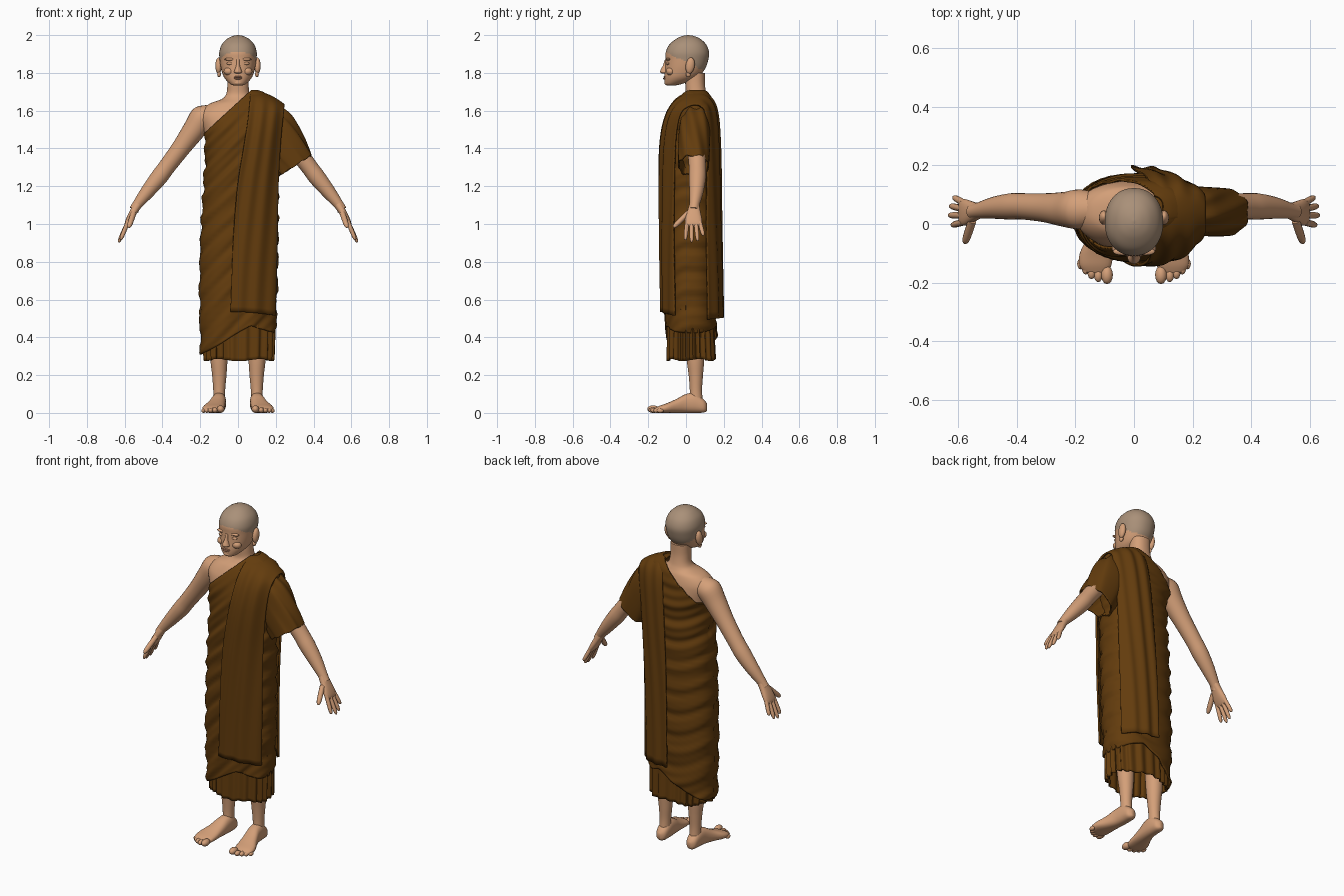
import bpy, bmesh, math
from mathutils import Vector


def material(name, rgb):
    m = bpy.data.materials.new(name)
    m.diffuse_color = (*rgb, 1)
    return m


SKIN = material("warm_skin", (0.66, 0.35, 0.19))
SCALP = material("shaved_scalp", (0.40, 0.28, 0.19))
LIPS = material("lip_tone", (0.50, 0.23, 0.13))
CLOTH = material("brown_cloth", (0.125, 0.045, 0.004))


def sample(keys, t):
    """Smooth interpolation through rows of numbers, t from 0 to 1."""
    f = t * (len(keys) - 1)
    i = min(int(f), len(keys) - 2)
    f -= i
    a, b, c, d = (keys[max(0, min(len(keys) - 1, i + k))] for k in (-1, 0, 1, 2))
    return [0.5 * (2 * q + (r - p) * f + (2 * p - 5 * q + 4 * r - s) * f * f
                   + (3 * q - p - 3 * r + s) * f ** 3) for p, q, r, s in zip(a, b, c, d)]


def finish(name, bm, mat, thick=0):
    bmesh.ops.recalc_face_normals(bm, faces=bm.faces)
    me = bpy.data.meshes.new(name)
    bm.to_mesh(me)
    bm.free()
    me.materials.append(mat)
    me.shade_smooth()
    me.set_sharp_from_angle(angle=math.radians(60))
    ob = bpy.data.objects.new(name, me)
    bpy.context.collection.objects.link(ob)
    if thick:
        mod = ob.modifiers.new("cloth_thickness", "SOLIDIFY")
        mod.thickness = thick
    return ob


def loft(name, keys, mat, n=24, rows=30, power=2.0, cap=True, warp=None, cut=None, thick=0):
    """Skin superellipse rings given as centre, u axis and v axis."""
    bm = bmesh.new()
    rings = []
    for i in range(rows + 1):
        k = sample(keys, i / rows)
        c, u, v = Vector(k[:3]), Vector(k[3:6]), Vector(k[6:])
        ring = []
        for j in range(n):
            a = 2 * math.pi * j / n
            cu, sv = (math.copysign(abs(q) ** (2 / power), q) for q in (math.cos(a), math.sin(a)))
            p = c + u * cu + v * sv
            ring.append(bm.verts.new(warp(p, a) if warp else p))
        rings.append(ring)
    for r, s in zip(rings, rings[1:]):
        for j in range(n):
            bm.faces.new((r[j], r[(j + 1) % n], s[(j + 1) % n], s[j]))
    if cap:
        bm.faces.new(rings[0])
        bm.faces.new(rings[-1])
    if cut:
        bmesh.ops.bisect_plane(bm, geom=bm.verts[:] + bm.edges[:] + bm.faces[:],
                               plane_co=cut[0], plane_no=cut[1], clear_outer=True)
    return finish(name, bm, mat, thick)


def level(z, x0, x1, y0, y1):
    """Horizontal ring from its extents."""
    return ((x0 + x1) / 2, (y0 + y1) / 2, z, (x1 - x0) / 2, 0, 0, 0, (y1 - y0) / 2, 0)


def limb(points, s=1):
    """Rings across a path of (x, y, z, thickness, width along y)."""
    ps = [Vector((s * p[0], p[1], p[2])) for p in points]
    keys = []
    for i, p in enumerate(points):
        t = (ps[min(i + 1, len(ps) - 1)] - ps[max(i - 1, 0)]).normalized()
        v = Vector((0, 1, 0))
        v = (v - t * v.dot(t)).normalized()
        keys.append((*ps[i], *(t.cross(v) * p[3]), *(v * p[-1])))
    return keys


def digit(name, a, b, r, s):
    path = [Vector(a).lerp(Vector(b), t) for t in (0, 0.45, 0.8, 0.96, 1)]
    loft(name, limb([(*p, r * k) for p, k in zip(path, (1, 1, 0.9, 0.55, 0.1))], s), SKIN, 10, 10)


def blob(name, loc, size, mat=SKIN, tilt=0.0):
    bm = bmesh.new()
    bmesh.ops.create_uvsphere(bm, u_segments=16, v_segments=10, radius=1)
    bmesh.ops.scale(bm, vec=size, verts=bm.verts)
    ob = finish(name, bm, mat)
    ob.location = loc
    ob.rotation_euler = (tilt, 0, 0)
    return ob


# Head with shaved scalp
head = loft("head", [level(*r) for r in (
    (1.733, -.02, .02, -.10, -.06), (1.742, -.042, .042, -.111, -.02), (1.775, -.073, .073, -.114, .06),
    (1.82, -.089, .089, -.111, .10), (1.87, -.097, .097, -.108, .118), (1.91, -.099, .099, -.107, .122),
    (1.95, -.086, .086, -.088, .107), (1.98, -.058, .058, -.052, .076), (1.995, -.028, .028, -.02, .043),
    (2.0, -.003, .003, .008, .014))], SKIN, 48, 54, 2.15)
head.data.materials.append(SCALP)
for f in head.data.polygons:
    if f.center.z > 1.857 - 0.5 * f.center.y:
        f.material_index = 1

# Face
loft("nose", [level(*r) for r in (
    (1.796, -.008, .008, -.125, -.09), (1.803, -.022, .022, -.136, -.09), (1.815, -.018, .018, -.135, -.09),
    (1.84, -.010, .010, -.122, -.09), (1.87, -.009, .009, -.112, -.09))], SKIN, 16, 16)
blob("upper_lip", (0, -.112, 1.779), (.025, .008, .004), LIPS)
blob("lower_lip", (0, -.112, 1.770), (.021, .009, .005), LIPS)
blob("chin", (0, -.099, 1.748), (.025, .016, .014))
for s in (-1, 1):
    blob("brow", (s * .04, -.094, 1.872), (.032, .013, .008))
    blob("closed_eyelid", (s * .040, -.095, 1.850), (.021, .010, .008))
    blob("cheek", (s * .047, -.082, 1.808), (.029, .024, .022))
    blob("ear", (s * .103, .022, 1.838), (.017, .024, .044), tilt=-.15)
    blob("ear_lobe", (s * .10, .012, 1.793), (.010, .013, .016))

# Neck, chest and shoulders
loft("torso", [level(*r) for r in (
    (1.25, -.15, .15, -.09, .14), (1.40, -.158, .155, -.10, .15), (1.49, -.18, .165, -.093, .15),
    (1.56, -.20, .165, -.078, .145), (1.60, -.19, .155, -.062, .14), (1.637, -.15, .125, -.04, .13),
    (1.662, -.085, .085, -.018, .118), (1.69, -.062, .062, -.003, .108), (1.74, -.056, .056, -.004, .10),
    (1.80, -.056, .056, -.005, .10))], SKIN, 48, 50, 2.2)

# Arms and hands, the covered one starting inside the sleeve
ARM = [(.14, .05, 1.573, .06), (.19, .05, 1.56, .068), (.235, .05, 1.495, .06), (.30, .055, 1.405, .05),
       (.375, .06, 1.305, .045), (.42, .06, 1.245, .045), (.48, .055, 1.17, .037), (.535, .045, 1.10, .026),
       (.55, .042, 1.075, .026)]
PALM = [(.53, .045, 1.105, .022, .026), (.55, .042, 1.07, .020, .034), (.572, .04, 1.03, .018, .044),
        (.588, .04, 1.0, .013, .045), (.594, .04, .988, .005, .038)]
for s, side in ((-1, "bare"), (1, "sleeved")):
    loft(side + "_arm", limb(ARM if s < 0 else ARM[2:], s), SKIN, 24, 36)
    loft(side + "_palm", limb(PALM, s), SKIN, 20, 16, 2.4)
    for y, tip in ((.006, (.622, -.004, .915)), (.029, (.632, .03, .903)),
                   (.052, (.628, .062, .91)), (.073, (.616, .092, .938))):
        digit(side + "_finger", (.583, y, 1.01), tip, .0115, s)
    digit(side + "_thumb", (.552, .012, 1.06), (.578, -.066, .982), .0145, s)

# Legs, feet and toes
for s in (-1, 1):
    leg = [level(z, *sorted((s * a, s * b)), c, d) for z, a, b, c, d in (
        (.05, .070, .130, .018, .090), (.12, .068, .131, .020, .085), (.20, .061, .137, .014, .090),
        (.30, .055, .147, .002, .097), (.50, .05, .15, -.01, .10))]
    loft("leg", leg, SKIN, 24, 20)
    foot = [(s * x, y, z, w, 0, 0, 0, 0, h) for y, x, z, w, h in (
        (.112, .10, .03, .010, .018), (.095, .10, .036, .030, .034), (.05, .10, .052, .037, .052),
        (0, .104, .05, .040, .050), (-.05, .115, .037, .047, .037), (-.10, .128, .026, .057, .026),
        (-.14, .132, .019, .055, .019), (-.165, .130, .014, .040, .011))]
    loft("foot", foot, SKIN, 24, 28, 2.4)
    for x, y, r in ((.092, -.174, .020), (.122, -.176, .0145), (.145, -.167, .0135),
                    (.165, -.153, .0125), (.182, -.136, .012)):
        blob("toe", (s * x, y, r), (r, r * 1.55, r))


def skirt_pleats(p, a):
    k = 1 + .05 * math.sin(22 * a + 2 * math.sin(3 * a))
    return Vector((p.x * k, .025 + (p.y - .025) * k, p.z + .006 * math.sin(5 * a)))


def robe_folds(p, a):
    # raised diagonal hem, then sweeping folds pulled up to the covered shoulder
    low = max(0, 1 - (p.z - .31) / .6)
    rise = max(0, min(1, (p.x + .19) / .25))
    p.z += low * (.15 * rise - .30 * max(0, p.x - .07))
    d = p.z - (1.0 if p.y < .02 else .5) * p.x - (0 if p.y < .02 else 2 * (.1 - p.x) * abs(.1 - p.x))
    fade = min(1, max(.2, (1.75 - p.z) * 4))
    r = fade * (.0055 * math.sin(48 * d + 2 * math.sin(6 * p.z)) + .003 * math.sin(101 * d + 3 * p.x))
    out = Vector((p.x, p.y - .02, 0))
    return p + out.normalized() * r if out.length else p


# Underskirt and wrapped robe with a diagonal neckline
loft("underskirt", [level(*r) for r in (
    (.28, -.175, .185, -.098, .153), (.45, -.18, .19, -.095, .145), (.65, -.18, .19, -.09, .14))],
    CLOTH, 144, 12, 2.3, False, skirt_pleats, thick=.006)
loft("wrapped_robe", [level(*r) for r in (
    (.31, -.197, .198, -.108, .162), (.60, -.203, .208, -.115, .165), (.90, -.198, .212, -.12, .165),
    (1.2, -.183, .213, -.125, .165), (1.35, -.173, .213, -.125, .165), (1.45, -.178, .218, -.12, .165),
    (1.52, -.195, .23, -.11, .165), (1.58, -.205, .236, -.09, .16), (1.63, -.16, .23, -.065, .15),
    (1.67, -.09, .18, -.035, .135), (1.70, -.04, .13, -.005, .115), (1.71, .0, .1, .02, .1))],
    CLOTH, 112, 150, 2.3, False, robe_folds, ((-.06, 0, 1.59), (-.68, 0, .74)), .008)


def sleeve_folds(p, a):
    return p + Vector((.004, 0, .006)) * math.sin(7 * a + 22 * p.z)


# Wide sleeve
loft("sleeve", [
    (.16, .045, 1.53, .06, 0, .095, 0, .075, 0), (.205, .045, 1.48, .075, 0, .095, 0, .083, 0),
    (.255, .042, 1.395, .088, 0, .072, 0, .084, 0), (.305, .04, 1.31, .086, 0, .055, 0, .082, 0)],
    CLOTH, 48, 30, 2.2, False, sleeve_folds, thick=.008)

# Folded sash over the shoulder: left edge, right edge, y, z, outward slope
SASH = [(-.04, .20, -.132, .535, .02), (-.025, .21, -.139, .9, 0), (0, .215, -.142, 1.2, 0),
        (.03, .225, -.138, 1.4, 0), (.05, .235, -.12, 1.53, .01), (.06, .243, -.085, 1.62, .03),
        (.065, .245, -.03, 1.68, .06), (.07, .245, .05, 1.705, .07), (.065, .245, .12, 1.685, .06),
        (.045, .24, .165, 1.6, .02), (.025, .22, .182, 1.4, 0), (0, .20, .188, 1.0, 0),
        (-.01, .19, .197, .505, .01)]
bm = bmesh.new()
grid = []
for i in range(97):
    x0, x1, y, z, drop = sample(SASH, i / 96)
    row = []
    for j in range(33):
        s = j / 32
        depth = (y - .03) * (1 - .45 * s ** 3)
        pleat = .005 * math.sin(17 * s + 1.5 * math.sin(3 * z)) * min(1, abs(y - .03) * 8)
        row.append(bm.verts.new((x0 + (x1 - x0) * s, .03 + depth + pleat, z - drop * s * s)))
    grid.append(row)
for r, q in zip(grid, grid[1:]):
    for j in range(32):
        bm.faces.new((r[j], r[j + 1], q[j + 1], q[j]))
finish("shoulder_sash", bm, CLOTH, .010)
